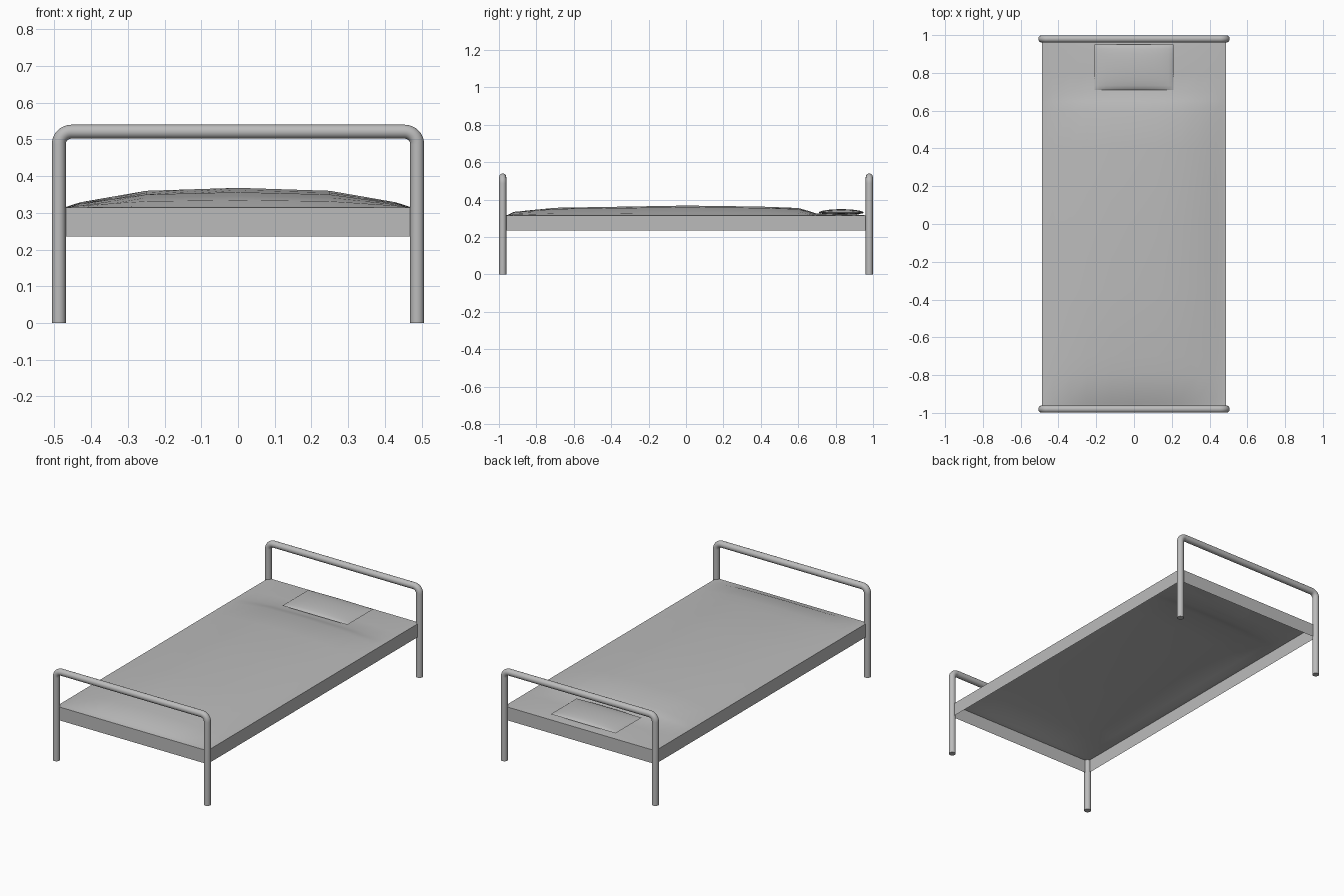
import bpy, bmesh, math
from mathutils import Vector

cube = bpy.data.objects.get("Cube")
if cube:
    bpy.data.objects.remove(cube, do_unlink=True)

# One plain grey for the whole bed
grey = bpy.data.materials.new("plain_grey")
grey.use_nodes = True
grey.diffuse_color = (0.5, 0.5, 0.5, 1)
grey.node_tree.nodes["Principled BSDF"].inputs["Base Color"].default_value = (0.5, 0.5, 0.5, 1)

HALF_X, END_Y = 0.488, 0.98
TUBE, RAIL_Z, BEND = 0.019, 0.521, 0.034
SKIRT_LOW, SKIRT_TOP = 0.236, 0.314


def finish(name, bm, angle=40):
    mesh = bpy.data.meshes.new(name)
    bm.to_mesh(mesh)
    bm.free()
    mesh.materials.append(grey)
    obj = bpy.data.objects.new(name, mesh)
    bpy.context.collection.objects.link(obj)
    bpy.ops.object.select_all(action='DESELECT')
    obj.select_set(True)
    bpy.context.view_layer.objects.active = obj
    bpy.ops.object.shade_smooth_by_angle(angle=math.radians(angle))
    return obj


def interpolate(points, t):
    for (a, u), (b, v) in zip(points, points[1:]):
        if t <= b:
            return u + (v - u) * (t - a) / (b - a)
    return points[-1][1]


def sheet(bm, xs, ys, height):
    rows = [[bm.verts.new((x, y, height(x, y))) for x in xs] for y in ys]
    for low, high in zip(rows, rows[1:]):
        for i in range(len(xs) - 1):
            bm.faces.new((low[i], low[i + 1], high[i + 1], high[i]))


def hoop(name, y):
    # Path up one leg, round both bends and down the other
    path = [(Vector((-HALF_X, y, 0)), 0.0)]
    for side in (-1, 1):
        for k in range(9):
            turn = math.pi / 2 * (k / 8 + (side > 0))
            centre = Vector((side * (HALF_X - BEND), y, RAIL_Z - BEND))
            path.append((centre + BEND * Vector((-math.cos(turn), 0, math.sin(turn))), turn))
    path.append((Vector((HALF_X, y, 0)), math.pi))
    bm = bmesh.new()
    rings = []
    for point, turn in path:
        outward = Vector((-math.cos(turn), 0, math.sin(turn)))
        ring = []
        for k in range(20):
            a = math.tau * k / 20
            ring.append(bm.verts.new(point + TUBE * (math.cos(a) * outward + math.sin(a) * Vector((0, 1, 0)))))
        rings.append(ring)
    for low, high in zip(rings, rings[1:]):
        for k in range(20):
            n = (k + 1) % 20
            bm.faces.new((low[k], low[n], high[n], high[k]))
    bm.faces.new(rings[0])
    bm.faces.new(rings[-1])
    bmesh.ops.recalc_face_normals(bm, faces=bm.faces)
    finish(name, bm)


hoop("foot_hoop", -END_Y)
hoop("head_hoop", END_Y)

# Open skirt around the bed base
bm = bmesh.new()
corners = [(-1, -1), (1, -1), (1, 1), (-1, 1)]
loops = [[bm.verts.new((sx * HALF_X, sy * END_Y, z)) for sx, sy in corners]
         for z in (SKIRT_LOW, SKIRT_TOP)]
for i in range(4):
    n = (i + 1) % 4
    bm.faces.new((loops[0][i], loops[0][n], loops[1][n], loops[1][i]))
finish("bed_skirt", bm)

# Domed mattress that drops to a flat head end
across = [(0, 1), (0.25, 0.85), (0.43, 0.27), (0.47, 0.03), (HALF_X, 0)]
along = [(-END_Y, 0), (-0.95, 0.1), (-0.92, 0.38), (-0.7, 0.78), (0, 1), (0.4, 0.9),
         (0.6, 0.76), (0.65, 0.5), (0.7, 0.2), (0.92, 0.1), (END_Y, 0)]
xs = sorted({s * x for x, _ in across + [(0.12, 0), (0.34, 0)] for s in (-1, 1)})
ys = sorted({y for y, _ in along} | {-0.8, -0.35, 0.2, 0.8})
bm = bmesh.new()
sheet(bm, xs, ys, lambda x, y: SKIRT_TOP + 0.054 * interpolate(across, abs(x)) * interpolate(along, y))
finish("mattress", bm)

# Puffed pillow, upper and lower halves meeting in a seam
PILLOW_Y, PW, PD, SEAM = 0.83, 0.21, 0.12, 0.33
px = [PW * math.sin(math.pi / 2 * k / 6) for k in range(-6, 7)]
py = [PILLOW_Y + PD * math.sin(math.pi / 2 * k / 5) for k in range(-5, 6)]
bm = bmesh.new()
for puff in (0.019, -0.012):
    sheet(bm, px, py, lambda x, y: SEAM + puff * math.sqrt(
        max(0, (1 - (x / PW) ** 2) * (1 - ((y - PILLOW_Y) / PD) ** 2))))
bmesh.ops.remove_doubles(bm, verts=bm.verts, dist=0.0001)
bmesh.ops.recalc_face_normals(bm, faces=bm.faces)
finish("pillow", bm)
